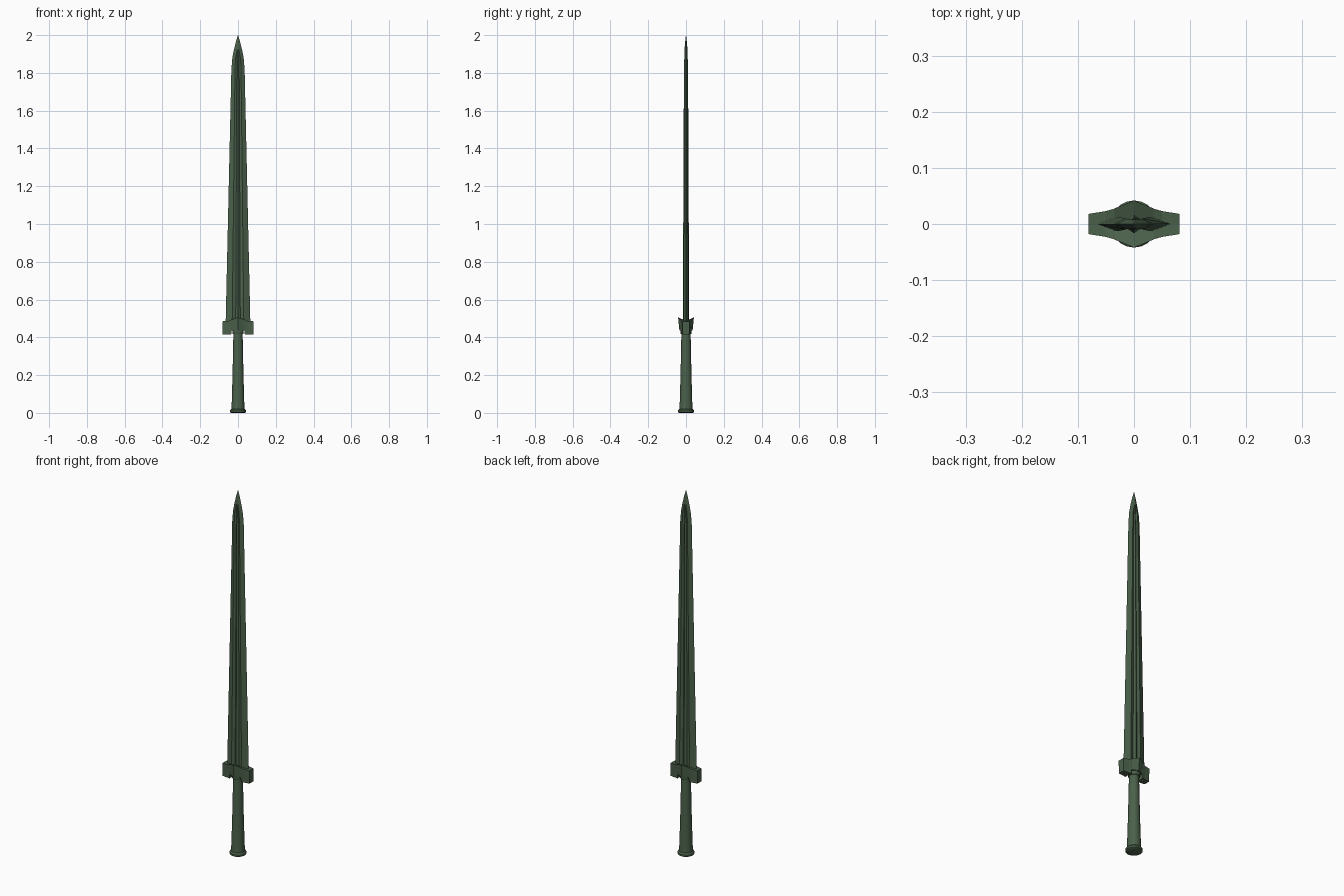
import bpy, bmesh, math

if "Cube" in bpy.data.objects:
    bpy.data.objects.remove(bpy.data.objects["Cube"])

green = bpy.data.materials.new("dark_green")
green.diffuse_color = (0.07, 0.118, 0.07, 1)
green.use_nodes = True
green.node_tree.nodes["Principled BSDF"].inputs["Base Color"].default_value = green.diffuse_color


def loft(name, rings, smooth=None):
    """Skin a list of equal-length point rings and cap both ends."""
    bm = bmesh.new()
    loops = [[bm.verts.new(p) for p in ring] for ring in rings]
    n = len(loops[0])
    for a, b in zip(loops, loops[1:]):
        for i in range(n):
            j = (i + 1) % n
            bm.faces.new((a[i], a[j], b[j], b[i]))
    bm.faces.new(loops[0])
    bm.faces.new(loops[-1])
    bmesh.ops.remove_doubles(bm, verts=bm.verts, dist=0.00005)
    bmesh.ops.recalc_face_normals(bm, faces=bm.faces)
    mesh = bpy.data.meshes.new(name)
    bm.to_mesh(mesh)
    bm.free()
    mesh.materials.append(green)
    ob = bpy.data.objects.new(name, mesh)
    bpy.context.collection.objects.link(ob)
    if smooth:
        bpy.ops.object.select_all(action='DESELECT')
        bpy.context.view_layer.objects.active = ob
        ob.select_set(True)
        bpy.ops.object.shade_smooth_by_angle(angle=math.radians(smooth))
    return ob


# Blade: bevelled edges, two shallow grooves and a central ridge
def blade_ring(z, w, f, t, groove, ridge):
    quarter = [(w, 0), (f, t), (f * 0.4, groove), (0, ridge)]
    back = quarter + [(-x, y) for x, y in quarter[-2::-1]]
    full = back + [(x, -y) for x, y in back[-2:0:-1]]
    return [(x, y, z) for x, y in full]


loft("blade", [
    blade_ring(0.45, 0.066, 0.031, 0.013, 0.008, 0.017),
    blade_ring(1.82, 0.035, 0.016, 0.010, 0.006, 0.011),
    blade_ring(1.88, 0.030, 0.013, 0.009, 0.006, 0.009),
    blade_ring(1.925, 0.021, 0.004, 0.0078, 0.0078, 0.0078),
    blade_ring(1.965, 0.011, 0.002, 0.0045, 0.0045, 0.0045),
    blade_ring(2.0, 0.0005, 0.0002, 0.0003, 0.0003, 0.0003),
])

# Guard: waisted plan, raised centre lips, ends hanging lower
# half stations: x, half depth top, half depth bottom, top lip z, top middle z, bottom z
half = [
    (0.081, 0.018, 0.017, 0.485, 0.485, 0.414),
    (0.050, 0.023, 0.020, 0.487, 0.485, 0.414),
    (0.036, 0.027, 0.023, 0.493, 0.486, 0.414),
    (0.034, 0.028, 0.023, 0.494, 0.486, 0.436),
    (0.000, 0.042, 0.035, 0.506, 0.487, 0.436),
]
stations = [(-s[0],) + s[1:] for s in half] + half[-2::-1]
loft("guard", [[(x, -wt, zl), (x, 0, zm), (x, wt, zl), (x, wb, zb), (x, -wb, zb)]
               for x, wt, wb, zl, zm, zb in stations])


# Turned parts: grip, collar and pommel
def turned(name, profile, sides=20):
    loft(name, [[(r * math.cos(2 * math.pi * i / sides),
                  r * math.sin(2 * math.pi * i / sides), z) for i in range(sides)]
                for z, r in profile], 35)


turned("grip", [(0.015, 0.035), (0.06, 0.033), (0.2, 0.029), (0.42, 0.0245)])
turned("collar", [(0.418, 0.028), (0.422, 0.030), (0.44, 0.030)])
turned("pommel", [(0, 0.036), (0.004, 0.042), (0.014, 0.042), (0.022, 0.034)])
